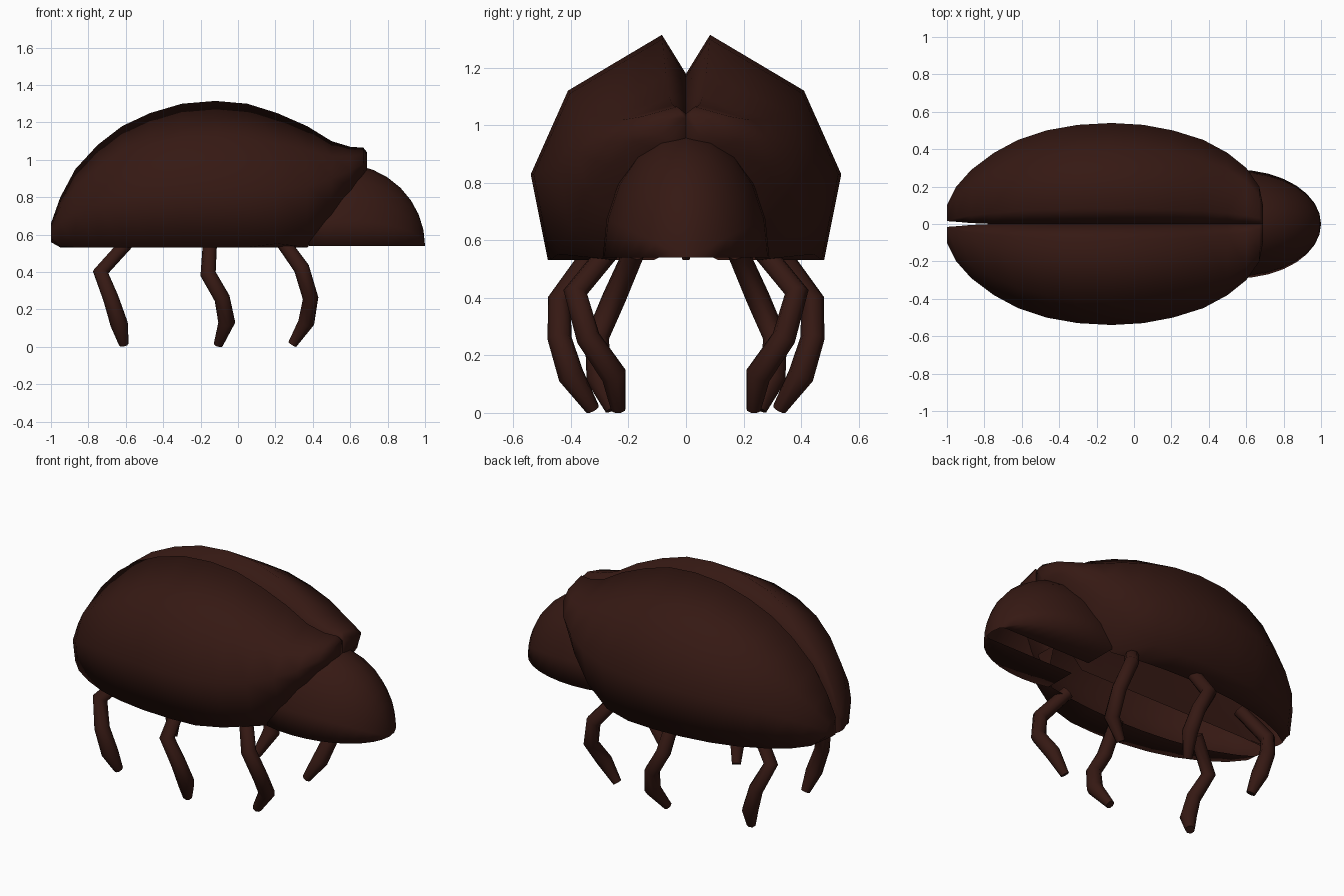
import bpy, bmesh, math
from mathutils import Matrix

if "Cube" in bpy.data.objects:
    bpy.data.objects.remove(bpy.data.objects["Cube"])

brown = bpy.data.materials.new("dark_brown")
brown.diffuse_color = (0.036, 0.0095, 0.0065, 1)
brown.use_nodes = True
brown.node_tree.nodes["Principled BSDF"].inputs["Base Color"].default_value = brown.diffuse_color


def finish(ob, angle):
    ob.data.materials.clear()
    ob.data.materials.append(brown)
    bpy.ops.object.select_all(action='DESELECT')
    ob.select_set(True)
    bpy.context.view_layer.objects.active = ob
    bpy.ops.object.shade_smooth_by_angle(angle=math.radians(angle))


def to_object(name, bm, angle):
    bmesh.ops.recalc_face_normals(bm, faces=bm.faces)
    me = bpy.data.meshes.new(name)
    bm.to_mesh(me)
    bm.free()
    ob = bpy.data.objects.new(name, me)
    bpy.context.collection.objects.link(ob)
    finish(ob, angle)


def cut(bm, co, no):
    # removes everything on the side the normal points to
    bmesh.ops.bisect_plane(bm, geom=bm.verts[:] + bm.edges[:] + bm.faces[:],
                           plane_co=co, plane_no=no, clear_outer=True)


# wing case stations: x, half width, top z, middle z, depth below the middle
STATIONS = [
    (-1.00, 0.10, 0.66, 0.61, 0.05), (-0.95, 0.20, 0.80, 0.67, 0.22),
    (-0.87, 0.29, 0.95, 0.72, 0.34), (-0.75, 0.38, 1.08, 0.77, 0.42),
    (-0.62, 0.45, 1.18, 0.80, 0.47), (-0.47, 0.50, 1.25, 0.82, 0.50),
    (-0.30, 0.53, 1.30, 0.83, 0.50), (-0.12, 0.54, 1.315, 0.83, 0.50),
    (0.05, 0.53, 1.30, 0.83, 0.50), (0.21, 0.50, 1.25, 0.84, 0.48),
    (0.37, 0.45, 1.18, 0.86, 0.36), (0.50, 0.38, 1.10, 0.90, 0.23),
    (0.60, 0.30, 1.07, 0.94, 0.13), (0.67, 0.20, 1.065, 0.98, 0.06),
    (0.69, 0.10, 1.04, 0.99, 0.04)]
FLOOR = 0.532


# one wing case: lofted half sections with a ridge, an inner wall at the
# centre groove and a lip turned in along the bottom
def wing_case(name, side):
    bm = bmesh.new()
    rings = []
    for i, (x, w, top, mid, low) in enumerate(STATIONS):
        r = top - mid
        gap = (0.02, 0.012, 0.005)[i] if i < 3 else 0
        base = max(FLOOR, mid - low)
        section = [(gap, base), (gap, top - 0.28 * r), (0.155 * w, top),
                   (0.76 * w, mid + 0.6 * r), (w, mid),
                   (0.89 * w, max(FLOOR, mid - 0.6 * low)), (0.55 * w, base)]
        rings.append([bm.verts.new((x, side * y, z)) for y, z in section])
    for a, b in zip(rings, rings[1:]):
        for k in range(6):
            bm.faces.new((a[k], a[k + 1], b[k + 1], b[k]))
    for a, b in zip(rings[11:], rings[12:]):
        bm.faces.new((a[6], a[0], b[0], b[6]))
    bm.faces.new(rings[0])
    bm.faces.new(rings[-1])
    to_object(name, bm, 180)


wing_case("left_wing_case", 1)
wing_case("right_wing_case", -1)

# head: hollow half dome, open behind, with a lip turned in below
bm = bmesh.new()
bmesh.ops.create_uvsphere(bm, u_segments=20, v_segments=16, radius=1,
                          matrix=Matrix.Translation((0.55, 0, 0.54))
                          @ Matrix.Diagonal((0.45, 0.29, 0.44, 1))
                          @ Matrix.Rotation(math.pi / 2, 4, 'Y'))
cut(bm, (0, 0, 0.54), (0, 0, -1))
cut(bm, (0.38, 0, 0), (-1, 0, 0))
rim = [e for e in bm.edges if e.is_boundary and all(v.co.z < 0.5405 for v in e.verts)]
lip = bmesh.ops.extrude_edge_only(bm, edges=rim)["geom"]
for v in lip:
    if isinstance(v, bmesh.types.BMVert):
        v.co.y = max(-0.07, min(0.07, v.co.y))
bmesh.ops.remove_doubles(bm, verts=bm.verts, dist=0.0005)
to_object("head", bm, 100)

# legs: tapered bent tubes given as x, y, z, radius
LEGS = {
    "front": [(0.24, 0.27, 0.56, .038), (0.34, 0.385, 0.42, .042), (0.388, 0.34, 0.26, .042),
              (0.365, 0.25, 0.13, .045), (0.29, 0.235, 0.012, .026)],
    "middle": [(-0.15, 0.32, 0.56, .038), (-0.16, 0.44, 0.39, .042), (-0.085, 0.44, 0.26, .042),
               (-0.06, 0.40, 0.13, .046), (-0.105, 0.325, 0.012, .026)],
    "rear": [(-0.59, 0.18, 0.56, .038), (-0.735, 0.25, 0.40, .042), (-0.68, 0.31, 0.26, .042),
             (-0.635, 0.30, 0.12, .047), (-0.61, 0.255, 0.012, .026)]}


def leg(name, pts, side):
    cu = bpy.data.curves.new(name, 'CURVE')
    cu.dimensions = '3D'
    cu.bevel_depth = 1
    cu.bevel_resolution = 2
    cu.use_fill_caps = True
    sp = cu.splines.new('POLY')
    sp.points.add(len(pts) - 1)
    for p, (x, y, z, r) in zip(sp.points, pts):
        p.co = (x, side * y, z, 1)
        p.radius = r
    tmp = bpy.data.objects.new(name + "_path", cu)
    bpy.context.collection.objects.link(tmp)
    bpy.context.view_layer.update()
    me = bpy.data.meshes.new_from_object(tmp.evaluated_get(bpy.context.evaluated_depsgraph_get()))
    bpy.data.objects.remove(tmp)
    for v in me.vertices:
        v.co.z = max(v.co.z, 0)
    ob = bpy.data.objects.new(name, me)
    bpy.context.collection.objects.link(ob)
    finish(ob, 60)


for part, pts in LEGS.items():
    leg(part + "_left_leg", pts, 1)
    leg(part + "_right_leg", pts, -1)
